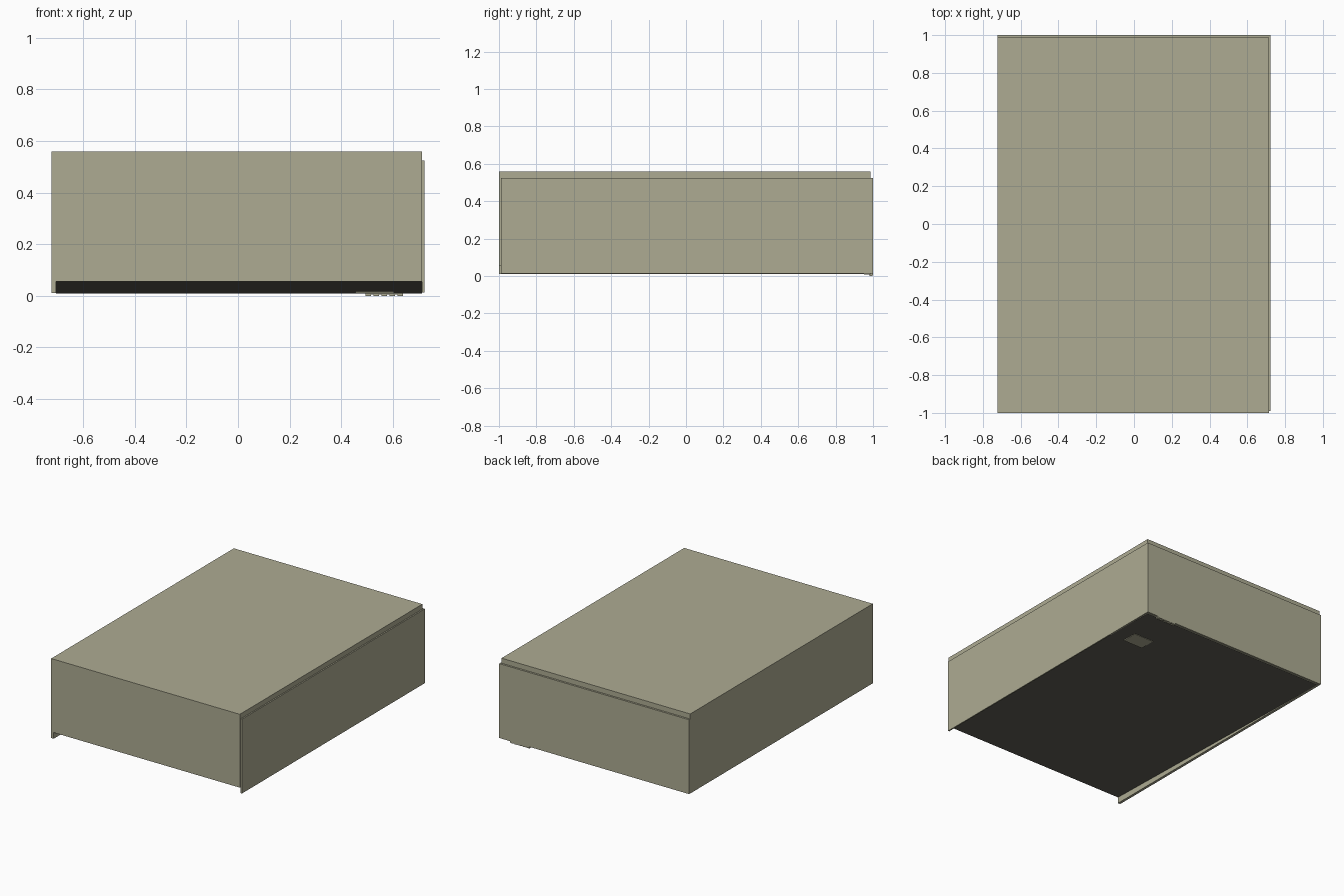
import bpy, bmesh

if "Cube" in bpy.data.objects:
    bpy.data.objects.remove(bpy.data.objects["Cube"])


def material(name, rgb):
    m = bpy.data.materials.new(name)
    m.diffuse_color = (*rgb, 1)
    m.use_nodes = True
    m.node_tree.nodes["Principled BSDF"].inputs["Base Color"].default_value = m.diffuse_color
    return m


OLIVE = material("olive_beige", (0.42, 0.41, 0.29))
DARK = material("dark_underside", (0.12, 0.112, 0.093))


def finish(name, bm, mats):
    bmesh.ops.recalc_face_normals(bm, faces=bm.faces)
    mesh = bpy.data.meshes.new(name)
    bm.to_mesh(mesh)
    bm.free()
    for m in mats:
        mesh.materials.append(m)
    ob = bpy.data.objects.new(name, mesh)
    bpy.context.collection.objects.link(ob)
    return ob


def prism(name, profile, x0, x1, dark_bottom=False):
    """Side profile of (y, z) points extruded along x."""
    bm = bmesh.new()
    face = bm.faces.new([bm.verts.new((x0, y, z)) for y, z in profile])
    ext = bmesh.ops.extrude_face_region(bm, geom=[face])
    verts = [g for g in ext["geom"] if isinstance(g, bmesh.types.BMVert)]
    bmesh.ops.translate(bm, verts=verts, vec=(x1 - x0, 0, 0))
    bmesh.ops.recalc_face_normals(bm, faces=bm.faces)
    if dark_bottom:
        for f in bm.faces:
            f.material_index = int(f.normal.z < -0.9)
    return finish(name, bm, [OLIVE, DARK])


def box(name, x, y, z):
    return prism(name, [(y[0], z[0]), (y[1], z[0]), (y[1], z[1]), (y[0], z[1])], *x)


# main case, with a dark underside that slopes down to the back
prism("case_body", [(-1, 0.055), (0.987, 0.009), (0.987, 0.56), (-1, 0.56)],
      -0.705, 0.714, dark_bottom=True)

# left wall reaches lower than the front
box("left_wall", (-0.723, -0.705), (-1, 0.987), (0.012, 0.56))

# raised panels on the right and back, stopping below the lid
box("right_panel", (0.714, 0.723), (-0.99, 1), (0.013, 0.525))
box("back_panel", (-0.723, 0.714), (0.987, 1), (0.013, 0.525))

# small plate on the underside
box("underside_plate", (0.455, 0.605), (0.62, 0.73), (0.012, 0.019))

# row of small teeth at the bottom of the back edge
box("tooth_strip", (0.495, 0.64), (0.98, 1), (0.005, 0.014))
for i in range(5):
    x = 0.495 + i * 0.031
    box(f"tooth_{i + 1}", (x, x + 0.021), (0.982, 0.998), (0, 0.006))
